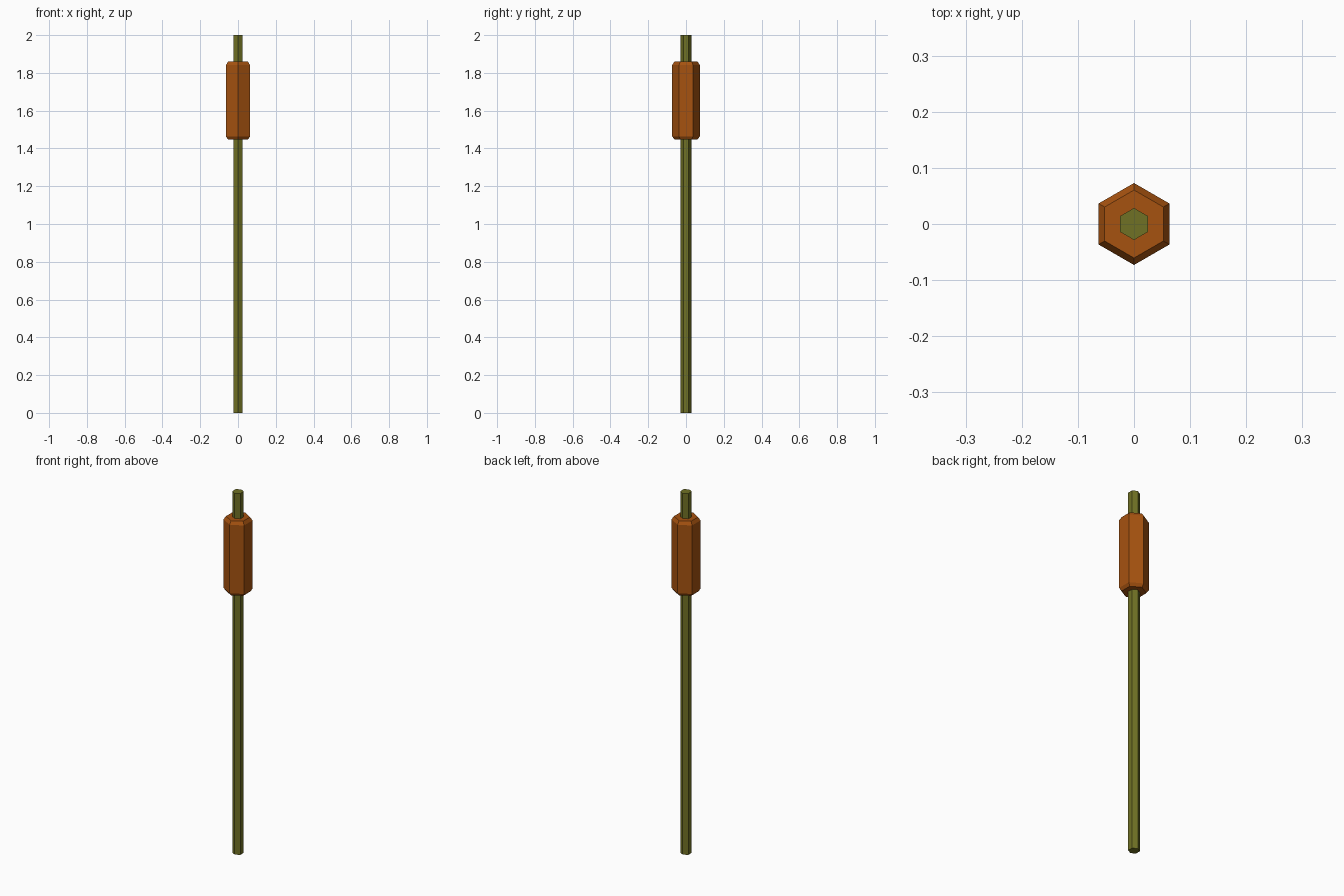
import bpy, bmesh, math

if "Cube" in bpy.data.objects:
    bpy.data.objects.remove(bpy.data.objects["Cube"])


def material(name, color):
    m = bpy.data.materials.new(name)
    m.diffuse_color = (*color, 1)
    m.use_nodes = True
    m.node_tree.nodes["Principled BSDF"].inputs["Base Color"].default_value = m.diffuse_color
    return m


def hex_lathe(name, rings, mat):
    """Six-sided solid from (radius, z) rings, corners pointing along y."""
    bm = bmesh.new()
    loops = []
    for r, z in rings:
        angles = [math.pi / 2 + i * math.pi / 3 for i in range(6)]
        loops.append([bm.verts.new((r * math.cos(a), r * math.sin(a), z)) for a in angles])
    for lo, hi in zip(loops, loops[1:]):
        for i in range(6):
            j = (i + 1) % 6
            bm.faces.new((lo[i], lo[j], hi[j], hi[i]))
    bm.faces.new(loops[0][::-1])
    bm.faces.new(loops[-1])
    mesh = bpy.data.meshes.new(name)
    bm.to_mesh(mesh)
    bm.free()
    mesh.materials.append(mat)
    obj = bpy.data.objects.new(name, mesh)
    bpy.context.collection.objects.link(obj)
    return obj


green = material("olive green", (0.162, 0.165, 0.018))
brown = material("rust brown", (0.38, 0.085, 0.005))

# Long reed stem
hex_lathe("stem", [(0.0285, 0), (0.0285, 2.0)], green)

# Seed head with chamfered ends
hex_lathe("seed_head", [(0.0605, 1.447), (0.073, 1.463),
                        (0.073, 1.842), (0.0605, 1.86)], brown)
